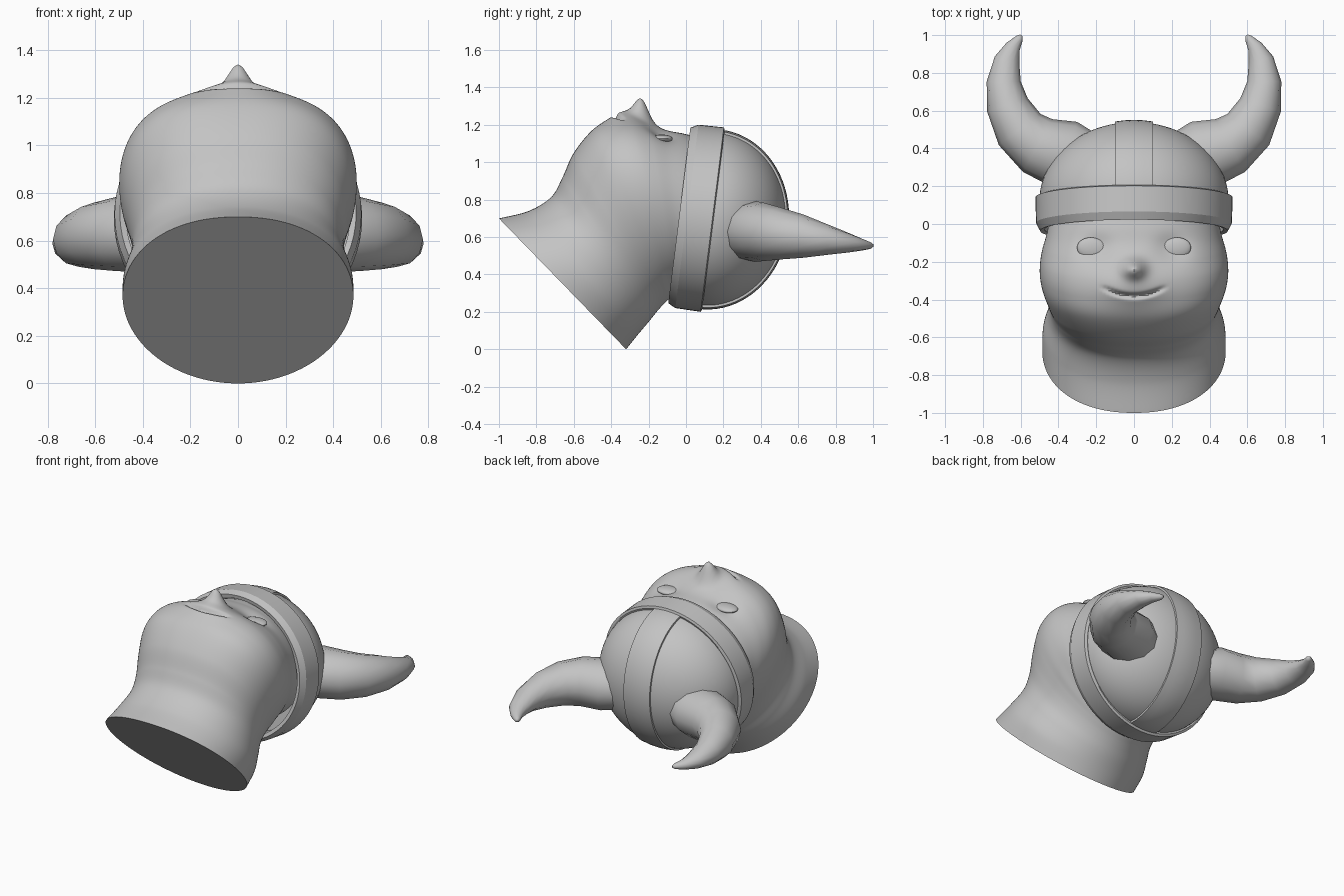
import bpy, bmesh, math
from mathutils import Vector, Matrix
from mathutils.bvhtree import BVHTree

if "Cube" in bpy.data.objects:
    bpy.data.objects.remove(bpy.data.objects["Cube"])

grey = bpy.data.materials.new("plain grey")
grey.diffuse_color = (0.55, 0.55, 0.55, 1)
grey.use_nodes = True
grey.node_tree.nodes["Principled BSDF"].inputs["Base Color"].default_value = grey.diffuse_color


def finish(bm, name, angle=35):
    bmesh.ops.recalc_face_normals(bm, faces=bm.faces)
    me = bpy.data.meshes.new(name)
    bm.to_mesh(me)
    bm.free()
    me.materials.append(grey)
    ob = bpy.data.objects.new(name, me)
    bpy.context.collection.objects.link(ob)
    bpy.ops.object.select_all(action='DESELECT')
    ob.select_set(True)
    bpy.context.view_layer.objects.active = ob
    bpy.ops.object.shade_smooth_by_angle(angle=math.radians(angle))
    return ob


def loft(rings, loop=False):
    """Skin closed rings; either join last to first or cap both ends."""
    bm = bmesh.new()
    vs = [[bm.verts.new(p) for p in ring] for ring in rings]
    n = len(vs[0])
    pairs = list(zip(vs, vs[1:])) + ([(vs[-1], vs[0])] if loop else [])
    for a, b in pairs:
        for i in range(n):
            j = (i + 1) % n
            bm.faces.new((a[i], a[j], b[j], b[i]))
    if not loop:
        bm.faces.new(vs[0])
        bm.faces.new(vs[-1])
    return bm


def smooth_rows(rows, steps):
    """Catmull-Rom interpolation of rows of numbers."""
    pts = [rows[0]] + list(rows) + [rows[-1]]
    out = []
    for i in range(len(rows) - 1):
        quad = list(zip(*pts[i:i + 4]))
        for k in range(steps):
            t = k / steps
            out.append([0.5 * (2 * b + (c - a) * t + (2 * a - 5 * b + 4 * c - d) * t * t
                               + (3 * b - a - 3 * c + d) * t ** 3) for a, b, c, d in quad])
    return out + [list(rows[-1])]


def bump(u, v):
    return math.exp(-u * u - v * v)


def face_relief(x, y):
    """Muzzle, nose, eye sockets and smile as height on the face."""
    h = 0.045 * bump(x / 0.15, (y + 0.33) / 0.1)
    h += 0.105 * bump(x / 0.055, (y + 0.238) / 0.05)
    h -= 0.03 * bump((abs(x) - 0.2) / 0.085, (y + 0.13) / 0.07)
    q = abs(x) / 0.175
    if q < 1:
        lip = -0.382 + 0.055 * q * q
        h -= 0.028 * (1 - q ** 4) * bump(0, (y - lip) / 0.012)
    return h


# Head and neck: front y, z, back y, z, half width, front flatness
sections = [
    (-1.0, .70, -.32, 0, .485, 1.08), (-.84, .74, -.26, .075, .482, 1.08),
    (-.72, .815, -.205, .14, .455, 1.1), (-.66, .92, -.165, .19, .445, 1.15),
    (-.60, 1.05, -.135, .225, .46, 1.2), (-.50, 1.17, -.11, .25, .485, 1.27),
    (-.40, 1.215, -.09, .27, .498, 1.3), (-.30, 1.225, -.07, .29, .497, 1.3),
    (-.20, 1.205, -.045, .31, .485, 1.25), (-.10, 1.17, -.015, .33, .465, 1.2),
    (0, 1.15, .02, .34, .45, 1.1), (.12, 1.11, .10, .35, .43, 1.0),
    (.35, .92, .30, .45, .30, 1.0)]
rings = []
AROUND = 160
for fy, fz, by, bz, w, k in smooth_rows(sections, 14):
    ring = []
    for i in range(AROUND):
        a = math.tau * i / AROUND
        t = ((1 - math.cos(a)) / 2) ** k
        x, y, z = w * math.sin(a), fy + (by - fy) * t, fz + (bz - fz) * t
        if math.cos(a) > 0 and z > 0.8:
            z += face_relief(x, y)
        ring.append((x, y, z))
    rings.append(ring)
head = loft(rings)
tree = BVHTree.FromBMesh(head)

# Eyes: flattened ovals resting on the face
for side, label in ((1, "right"), (-1, "left")):
    hit, normal, _, _ = tree.ray_cast(Vector((side * 0.222, -0.13, 2)), Vector((0, 0, -1)))
    if normal.z < 0:
        normal = -normal
    bm = bmesh.new()
    bmesh.ops.create_uvsphere(bm, u_segments=32, v_segments=16, radius=1)
    place = (Matrix.Translation(hit) @ normal.to_track_quat('Z', 'Y').to_matrix().to_4x4()
             @ Matrix.Rotation(side * math.radians(8), 4, 'Z')
             @ Matrix.Diagonal((0.08, 0.058, 0.022, 1)))
    bmesh.ops.transform(bm, matrix=place, verts=bm.verts)
    finish(bm, label + "_eye")
finish(head, "head", 50)


# Helmet frame: x sideways, r across the tilted opening, s along the axis
def helmet(x, r, s):
    return (x, -0.03 + 0.992 * s + 0.125 * r, 0.715 - 0.125 * s + 0.992 * r)


# Brow band: revolved closed profile (radius, height)
profile = [(.45, 0), (.473, -.006), (.494, .035), (.497, .172), (.482, .178), (.45, .17)]
SEG = 64
band = [[helmet(1.05 * r * math.sin(a), r * math.cos(a), s) for r, s in profile]
        for a in (math.tau * i / SEG for i in range(SEG))]
finish(loft(band, True), "helmet_band", 25)

# Dome
dome = []
for j in range(25):
    b = math.pi / 2 * min(j / 24, 0.995)
    dome.append([helmet(0.5 * math.cos(b) * math.sin(a), 0.47 * math.cos(b) * math.cos(a),
                        0.16 + 0.41 * math.sin(b))
                 for a in (math.tau * i / SEG for i in range(SEG))])
finish(loft(dome), "helmet_dome")

# Raised strip running over the dome from front to back
strip = []
for j in range(41):
    v = math.pi * j / 40
    outline = []
    for scale, xs in ((1.028, (-.1, -.05, 0, .05, .1)), (0.98, (.1, .05, 0, -.05, -.1))):
        for x in xs:
            f = scale * math.sqrt(1 - (x / 0.5) ** 2)
            outline.append(helmet(x, 0.47 * f * math.cos(v), 0.16 + 0.41 * f * math.sin(v)))
    strip.append(outline)
finish(loft(strip), "helmet_strip")

# Horns: centre x, y, z, radius in plan, radius in height
path = [(.25, .31, .63, .17, .15), (.37, .37, .63, .184, .163), (.51, .415, .628, .16, .156),
        (.605, .50, .62, .138, .14), (.67, .63, .605, .113, .115), (.69, .755, .587, .09, .082),
        (.672, .87, .57, .067, .052), (.64, .94, .56, .04, .032), (.605, .985, .555, .02, .018),
        (.596, .999, .555, .008, .008)]
for side, label in ((1, "right"), (-1, "left")):
    rings = []
    for i, (x, y, z, r, rz) in enumerate(path):
        a, b = path[max(i - 1, 0)], path[min(i + 1, len(path) - 1)]
        out = Vector((b[1] - a[1], a[0] - b[0], 0)).normalized()
        ring = []
        for k in range(12):
            ang = math.tau * k / 12
            p = Vector((x, y, z)) + out * r * math.cos(ang) + Vector((0, 0, rz * math.sin(ang)))
            ring.append((side * p.x, p.y, p.z))
        rings.append(ring)
    finish(loft(rings), label + "_horn", 60)
